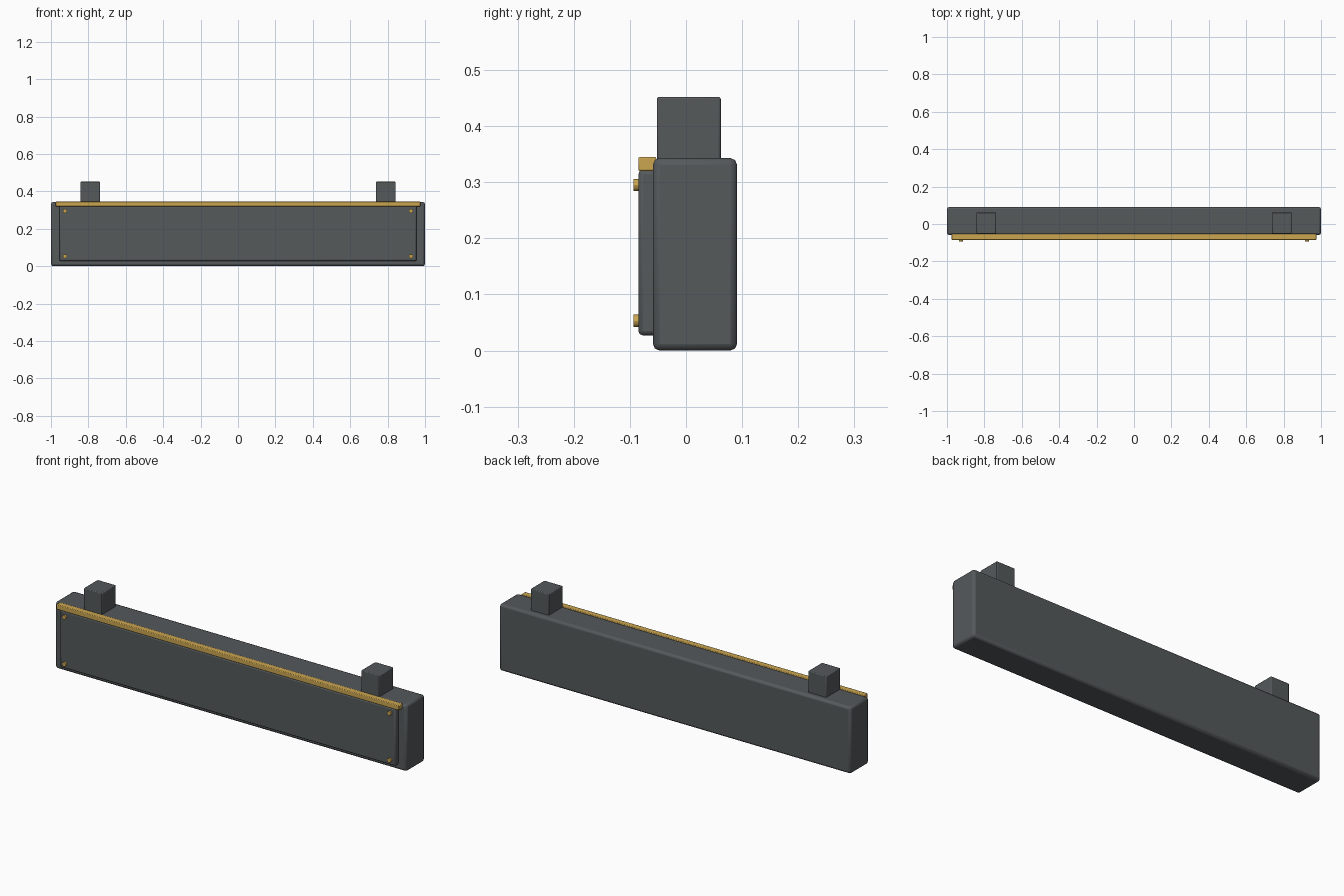
import bpy
import math

if "Cube" in bpy.data.objects:
    bpy.data.objects.remove(bpy.data.objects["Cube"], do_unlink=True)


def material(name, rgb):
    mat = bpy.data.materials.new(name)
    mat.use_nodes = True
    mat.diffuse_color = (*rgb, 1)
    mat.node_tree.nodes["Principled BSDF"].inputs["Base Color"].default_value = (*rgb, 1)
    return mat


GREY = material("dark grey", (0.09, 0.1, 0.105))
GOLD = material("brass", (0.6, 0.38, 0.08))


def finish(obj, name, mat, bevel, segments=2):
    obj.name = obj.data.name = name
    obj.data.materials.append(mat)
    if bevel:
        mod = obj.modifiers.new("Soft edges", "BEVEL")
        mod.width = bevel
        mod.segments = segments
    bpy.ops.object.shade_smooth_by_angle(angle=math.radians(30))


def box(name, x, y, z, mat, bevel):
    """Bevelled box from its (low, high) range on each axis."""
    ranges = (x, y, z)
    bpy.ops.mesh.primitive_cube_add(size=1, location=[(a + b) / 2 for a, b in ranges])
    obj = bpy.context.object
    obj.scale = [b - a for a, b in ranges]
    bpy.ops.object.transform_apply(location=False, rotation=False, scale=True)
    finish(obj, name, mat, bevel)


# Main slab, raised front panel and brass strip along the top edge
box("body", (-1, 1), (-0.059, 0.091), (0, 0.343), GREY, 0.012)
box("front_panel", (-0.955, 0.955), (-0.085, -0.045), (0.027, 0.322), GREY, 0.008)
box("top_trim", (-0.975, 0.975), (-0.085, -0.053), (0.32, 0.345), GOLD, 0.003)

for side, label in ((1, "left"), (-1, "right")):
    # Mounting post on top
    x = 0.79 * side
    box(f"{label}_post", (x - 0.052, x + 0.052), (-0.052, 0.062), (0.32, 0.452), GREY, 0.004)

    # Rivets in the panel corners
    for z, level in ((0.053, "lower"), (0.295, "upper")):
        bpy.ops.mesh.primitive_cylinder_add(
            vertices=12, radius=0.011, depth=0.016,
            location=(0.925 * side, -0.086, z), rotation=(math.pi / 2, 0, 0))
        finish(bpy.context.object, f"{label}_{level}_rivet", GOLD, 0)
